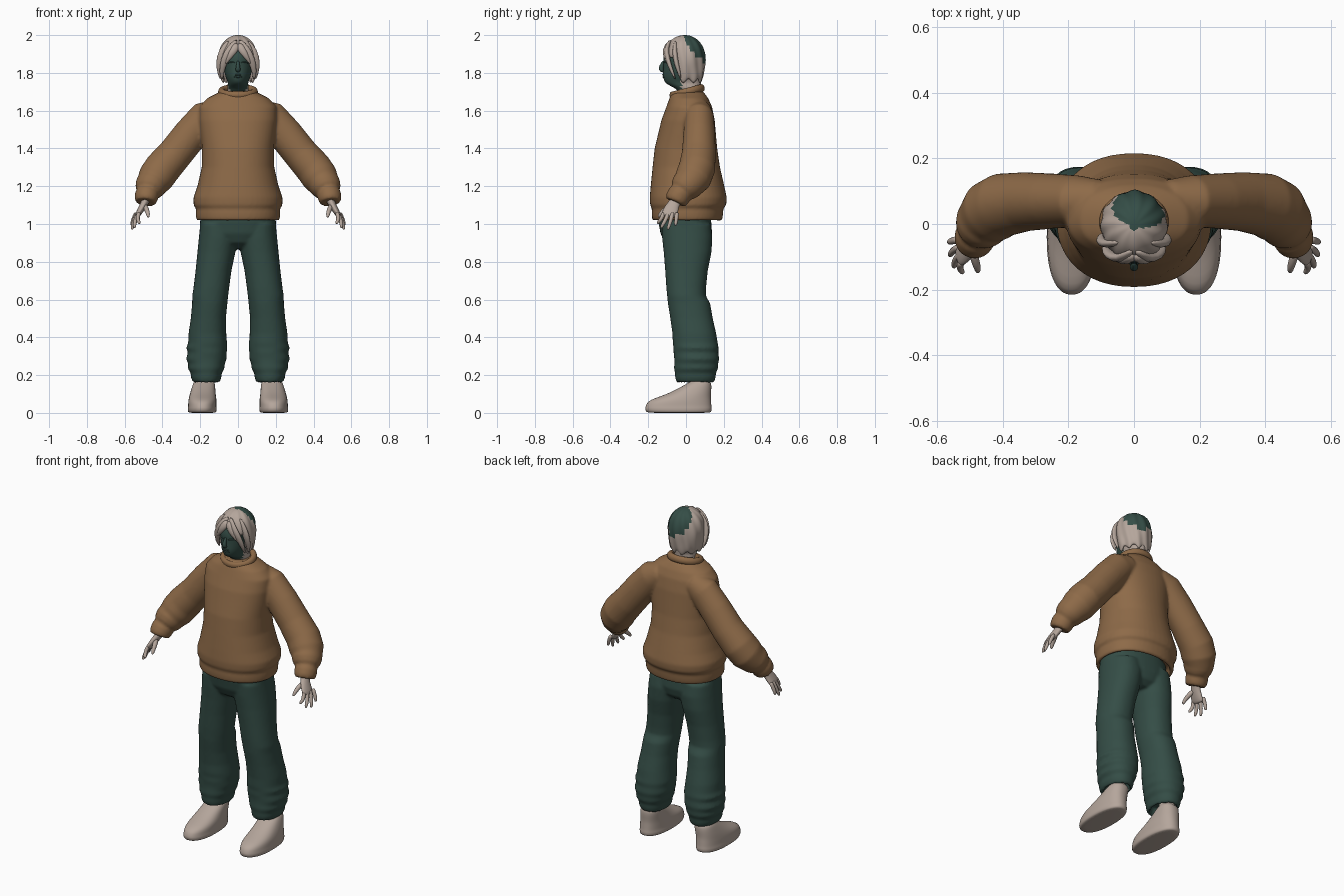
import bpy, bmesh, math
from mathutils import Vector


def mat(name, col):
    m = bpy.data.materials.new(name)
    m.diffuse_color = (*col, 1)
    return m


BROWN = mat("warm brown", (0.27, 0.145, 0.065))
GREEN = mat("dark green", (0.035, 0.075, 0.062))
PALE = mat("pale beige", (0.46, 0.38, 0.33))


def loft(bm, rings, n=32, p=2.0):
    """Skin closed superellipse rings given as (centre, axis u, axis v)."""
    loops = []
    for c, u, v in rings:
        loop = []
        for i in range(n):
            a = 2 * math.pi * i / n
            ca, sa = math.cos(a), math.sin(a)
            loop.append(bm.verts.new(c + u * math.copysign(abs(ca) ** (2 / p), ca)
                                     + v * math.copysign(abs(sa) ** (2 / p), sa)))
        loops.append(loop)
    for a, b in zip(loops, loops[1:]):
        for i in range(n):
            j = (i + 1) % n
            bm.faces.new((a[i], a[j], b[j], b[i]))
    bm.faces.new(loops[0])
    bm.faces.new(loops[-1])


def flat(bm, rows, s=1, **kw):
    """Horizontal rings from rows (z, x0, x1, y0, y1)."""
    loft(bm, [(Vector((s * (x0 + x1) / 2, (y0 + y1) / 2, z)), Vector(((x1 - x0) / 2, 0, 0)),
               Vector((0, (y1 - y0) / 2, 0))) for z, x0, x1, y0, y1 in rows], **kw)


def tube(bm, rows, s=1, **kw):
    """Rings square to a path from rows (x, y, z, depth radius, width radius)."""
    pts = [Vector((s * r[0], r[1], r[2])) for r in rows]
    rings = []
    for i, r in enumerate(rows):
        t = (pts[min(i + 1, len(pts) - 1)] - pts[max(i - 1, 0)]).normalized()
        u = Vector((0, 1, 0))
        u = (u - t * u.dot(t)).normalized()
        rings.append((pts[i], u * r[3], t.cross(u) * r[4]))
    loft(bm, rings, **kw)


def sym(rows):
    return [(z, -rx, rx, y0, y1) for z, rx, y0, y1 in rows]


def finish(bm, name, mats, voxel=0, sub=0, rule=None, solid=0):
    bmesh.ops.recalc_face_normals(bm, faces=bm.faces[:])
    for f in bm.faces:
        f.smooth = True
        if rule:
            f.material_index = int(rule(f.calc_center_median()))
    me = bpy.data.meshes.new(name)
    bm.to_mesh(me)
    bm.free()
    ob = bpy.data.objects.new(name, me)
    bpy.context.collection.objects.link(ob)
    for m in mats:
        me.materials.append(m)
    if solid:
        md = ob.modifiers.new("thickness", 'SOLIDIFY')
        md.thickness, md.offset = solid, -1
    if voxel:
        md = ob.modifiers.new("merge", 'REMESH')
        md.mode, md.voxel_size, md.use_smooth_shade = 'VOXEL', voxel, True
        md = ob.modifiers.new("soften", 'SMOOTH')
        md.factor, md.iterations = 0.5, 6
    if sub:
        ob.modifiers.new("round", 'SUBSURF').levels = sub
    return ob


# Sweater: body with open hem, two balloon sleeves with cuffs
bm = bmesh.new()
flat(bm, sym([(1.705, .085, -.065, .085), (1.69, .115, -.078, .10), (1.665, .165, -.088, .118),
              (1.62, .205, -.104, .138), (1.55, .207, -.13, .152), (1.40, .19, -.166, .165),
              (1.30, .192, -.177, .18), (1.20, .215, -.187, .203), (1.14, .236, -.192, .216),
              (1.10, .235, -.19, .213), (1.08, .222, -.18, .197), (1.06, .224, -.182, .197),
              (1.03, .222, -.18, .193), (1.017, .217, -.175, .188), (1.017, .204, -.162, .172),
              (1.06, .197, -.155, .165)]), n=48, p=2.2)
for s in (1, -1):
    tube(bm, [(.10, .075, 1.60, .06, .065), (.17, .07, 1.565, .078, .09), (.25, .07, 1.475, .084, .092),
              (.33, .068, 1.375, .09, .092), (.40, .058, 1.295, .097, .097), (.435, .038, 1.245, .097, .096),
              (.455, .015, 1.215, .086, .084), (.464, .0, 1.20, .084, .082), (.473, -.015, 1.18, .074, .074),
              (.478, -.025, 1.167, .06, .059), (.482, -.035, 1.155, .064, .064), (.488, -.05, 1.13, .062, .06),
              (.49, -.057, 1.115, .054, .053)], s)
finish(bm, "sweater", [BROWN], voxel=.008)

# Ribbed collar, tilted up at the back
bpy.ops.mesh.primitive_torus_add(major_radius=.092, minor_radius=.019, major_segments=48,
                                 minor_segments=14, location=(0, .006, 1.70), rotation=(.25, 0, 0))
collar = bpy.context.object
collar.name = "collar"
collar.scale = (.95, .86, 1.1)
collar.data.materials.append(BROWN)
bpy.ops.object.shade_smooth()

# Trousers: hips and two baggy legs gathered at the ankle
bm = bmesh.new()
flat(bm, sym([(1.11, .185, -.135, .125), (1.02, .20, -.148, .133), (.95, .203, -.135, .138),
              (.90, .14, -.11, .125), (.87, .07, -.06, .09)]), n=48, p=2.3)
LEG = [(1.0, .01, .20, -.13, .13), (.93, 0, .207, -.127, .14), (.85, .014, .215, -.118, .135),
       (.75, .035, .225, -.11, .115), (.66, .047, .236, -.104, .106), (.62, .052, .242, -.10, .105),
       (.58, .056, .243, -.096, .128), (.50, .064, .25, -.083, .142), (.42, .062, .262, -.072, .16),
       (.37, .058, .264, -.07, .168), (.345, .056, .274, -.066, .173), (.32, .06, .265, -.066, .171),
       (.285, .06, .275, -.062, .176), (.26, .07, .263, -.062, .17), (.235, .072, .266, -.064, .17),
       (.21, .086, .25, -.058, .158), (.19, .088, .25, -.058, .158), (.165, .095, .24, -.052, .15),
       (.158, .108, .227, -.037, .137), (.21, .115, .22, -.03, .13)]
for s in (1, -1):
    flat(bm, LEG, s, p=2.2)
finish(bm, "trousers", [GREEN], voxel=.008)

# Shoes with ankles
for s, side in ((1, "left"), (-1, "right")):
    bm = bmesh.new()
    flat(bm, [(.0, .122, .257, -.195, .125), (.003, .114, .265, -.212, .134), (.025, .112, .267, -.218, .138),
              (.033, .115, .264, -.214, .135), (.06, .113, .264, -.207, .134), (.08, .115, .26, -.16, .132),
              (.10, .118, .255, -.10, .132), (.13, .12, .246, -.04, .135), (.155, .122, .238, .005, .134),
              (.165, .127, .232, .02, .128), (.17, .135, .222, .03, .115), (.24, .14, .215, .02, .10)],
         s, p=2.3)
    finish(bm, side + "_shoe", [PALE], sub=1)

# Hands: palm, four fingers, thumb
TIPS = [(.522, -.148, 1.0), (.548, -.13, .978), (.56, -.095, .97), (.562, -.055, .99)]
for s, side in ((1, "left"), (-1, "right")):
    bm = bmesh.new()
    tube(bm, [(.475, -.03, 1.16, .03, .025), (.492, -.06, 1.115, .028, .02), (.512, -.078, 1.08, .04, .018),
              (.53, -.088, 1.05, .043, .015), (.536, -.09, 1.038, .036, .01)], s, n=20)
    for i, (x, y, z) in enumerate(TIPS):
        ky = -.122 + .024 * i
        kx = .522 + .005 * i
        tube(bm, [(kx, ky + .004, 1.062, .011, .011), (kx + .008, ky, 1.045, .012, .012),
                  ((kx + x) / 2 + .009, (ky + y) / 2, (1.04 + z) / 2, .0105, .0105),
                  (x, y, z + .008, .009, .009), (x, y, z, .004, .004)], s, n=10)
    tube(bm, [(.495, -.075, 1.10, .014, .014), (.485, -.105, 1.08, .015, .014),
              (.478, -.13, 1.06, .012, .012), (.475, -.143, 1.042, .009, .009),
              (.475, -.146, 1.035, .004, .004)], s, n=10)
    finish(bm, side + "_hand", [PALE], sub=1)

# Head and neck: dark face at the front, pale behind
bm = bmesh.new()
flat(bm, sym([(1.62, .062, -.04, .085), (1.66, .058, -.038, .082), (1.69, .056, -.034, .08),
              (1.715, .056, -.05, .08), (1.732, .056, -.085, .08), (1.745, .053, -.108, .08),
              (1.76, .058, -.117, .082), (1.78, .066, -.122, .085), (1.80, .071, -.122, .088),
              (1.83, .077, -.12, .09), (1.855, .08, -.12, .09), (1.88, .082, -.122, .09),
              (1.92, .08, -.108, .085), (1.95, .062, -.08, .07), (1.97, .03, -.04, .04)]), n=40)
# Nose, lips and brows
tube(bm, [(0, -.115, 1.865, .008, .007), (0, -.125, 1.845, .011, .009), (0, -.133, 1.825, .015, .013),
          (0, -.128, 1.812, .012, .014), (0, -.12, 1.805, .005, .008)], n=12)
for z, d in ((1.79, .009), (1.778, .008)):
    tube(bm, [(-.024, -.114, z, .003, .002), (0, -.122, z, d, .006), (.024, -.114, z, .003, .002)], n=10)
for s in (1, -1):
    tube(bm, [(.014, -.118, 1.853, .005, .004), (.035, -.111, 1.858, .006, .005),
              (.055, -.092, 1.852, .004, .003)], s, n=10)
finish(bm, "head", [PALE, GREEN], sub=1, rule=lambda c: c.y < -.025 and 1.69 < c.z < 1.9)

# Hair shell with strand ridges, open over the face, dark crown patch
bm = bmesh.new()
PROFILE = [(2.0, .12), (1.996, .3), (1.985, .52), (1.968, .71), (1.945, .86), (1.915, .96), (1.88, 1.0),
           (1.85, .99), (1.82, .96), (1.795, .93), (1.775, .89), (1.755, .82)]
loft(bm, [(Vector((0, -.006, z)), Vector((.102 * k, 0, 0)), Vector((0, .108 * k, 0)))
          for z, k in PROFILE], n=72)
drop = [f for f in bm.faces if (len(f.verts) > 4 and f.calc_center_median().z < 1.8)
        or (f.calc_center_median().y < -.05 and f.calc_center_median().z < 1.88)
        or (f.calc_center_median().y < -.03 and f.calc_center_median().z < 1.80)]
bmesh.ops.delete(bm, geom=drop, context='FACES')
for v in bm.verts:
    a = math.atan2(v.co.y, v.co.x)
    w = 1 + .03 * math.sin(11 * a + 22 * v.co.z) + .015 * math.sin(5 * a - 30 * v.co.z)
    v.co.x *= w
    v.co.y *= w
    if v.co.z < 1.77:
        v.co.z += .012 * math.sin(9 * a)
CROWN = Vector((.2, .75, .63))


def crown(c):
    d = (c - Vector((0, -.006, 1.885))).normalized()
    return d.dot(CROWN) > .62


finish(bm, "hair", [PALE, GREEN], sub=1, rule=crown, solid=.014)

# Fringe locks, parted in the middle
LOCKS = [[(.005, -.08, 1.975), (.04, -.108, 1.93), (.074, -.098, 1.87), (.088, -.072, 1.80), (.084, -.055, 1.765)],
         [(.0, -.093, 1.955), (.022, -.113, 1.92), (.048, -.111, 1.882), (.068, -.096, 1.845)],
         [(.045, -.055, 1.972), (.086, -.062, 1.915), (.098, -.052, 1.85), (.097, -.035, 1.80), (.09, -.03, 1.765)]]
WIDTH = [.012, .021, .021, .013, .005]
bm = bmesh.new()
for s in (1, -1):
    for lock in LOCKS:
        tube(bm, [(*p, w * .65, w) for p, w in zip(lock, WIDTH[-len(lock):])], s, n=14)
finish(bm, "fringe", [PALE], sub=1)
